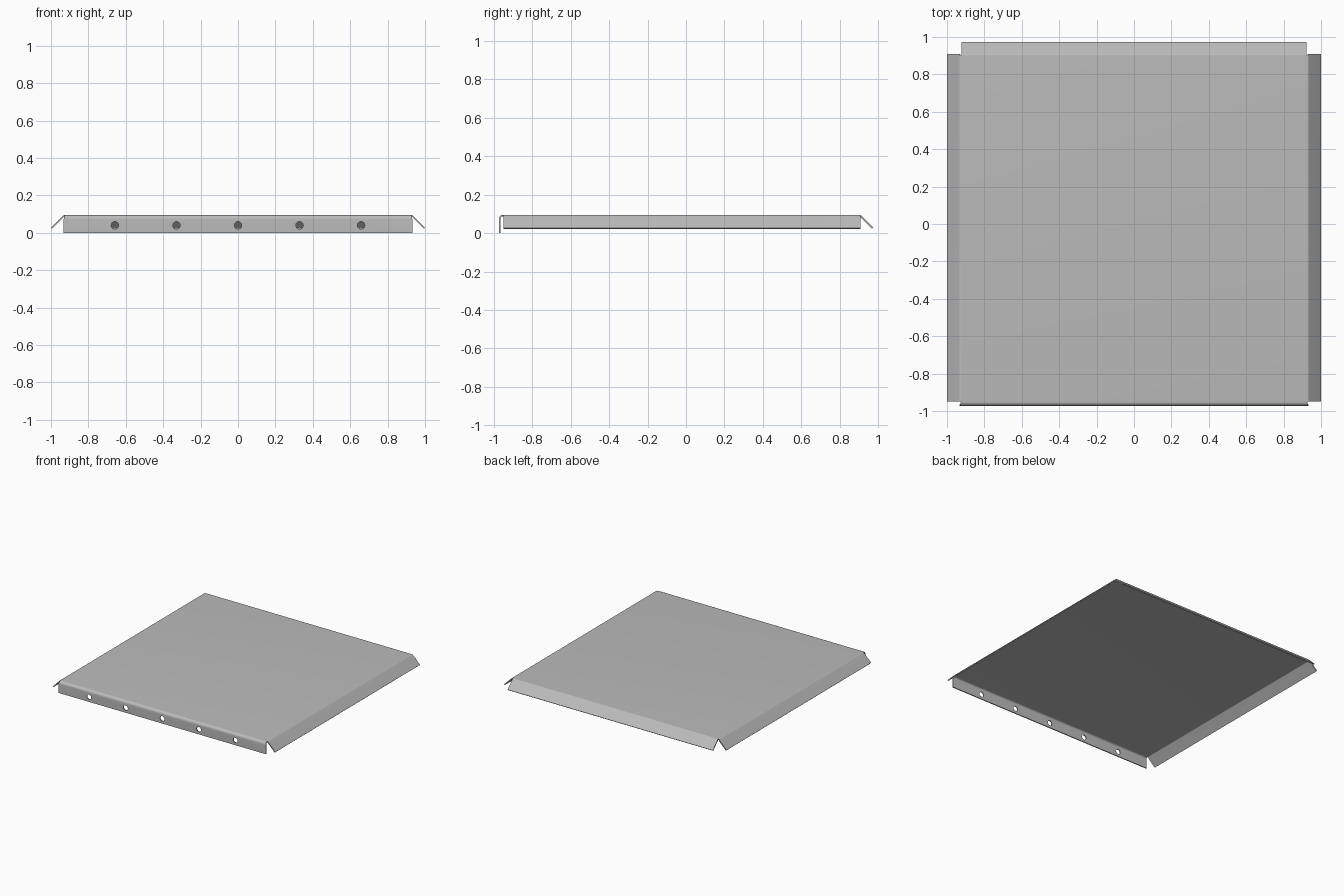
import bpy, bmesh, math
from mathutils import Vector

if "Cube" in bpy.data.objects:
    bpy.data.objects.remove(bpy.data.objects["Cube"])

TOP = 0.095          # height of the flat sheet
THICK = 0.008        # sheet thickness
X0, Y_FRONT, Y_BACK = 0.925, -0.951, 0.90

steel = bpy.data.materials.new("grey_steel")
steel.use_nodes = True
GREY = (0.5, 0.5, 0.5, 1)
steel.diffuse_color = GREY
steel.node_tree.nodes["Principled BSDF"].inputs["Base Color"].default_value = GREY

bm = bmesh.new()

# Flat sheet
corners = [bm.verts.new((x, y, TOP)) for x, y in
           ((-X0, Y_FRONT), (X0, Y_FRONT), (X0, Y_BACK), (-X0, Y_BACK))]
bm.faces.new(corners)


def flange(a, b, out, angle, radius, reach, span):
    """Fold a flange down from the sheet edge a-b: a rounded bend, then a straight lip."""
    out = Vector(out)
    along = (b.co - a.co).normalized()
    base = a.co.dot(out)
    row = [a, b]
    steps = 6
    path = []
    for i in range(1, steps + 1):
        t = angle * i / steps
        path.append((radius * math.sin(t), radius * (1 - math.cos(t))))
    bend = path[-1]
    path.append((bend[0] + reach * math.cos(angle), bend[1] + reach * math.sin(angle)))
    ends = [a.co.dot(along), b.co.dot(along)]
    for i, (d, drop) in enumerate(path):
        # the strip reaches its full width by the end of the bend
        k = min(1, (i + 1) / steps)
        new = []
        for end, target in zip(ends, span):
            p = along * (end + (target - end) * k) + out * (base + d)
            new.append(bm.verts.new((p.x, p.y, TOP - drop)))
        bm.faces.new((row[0], new[0], new[1], row[1]))
        row = new


fl, fr, br, bl = corners
flange(fl, fr, (0, -1, 0), math.pi / 2, 0.022, TOP - 0.022, (-0.932, 0.932))
flange(fr, br, (1, 0, 0), math.pi / 4, 0.015, 0.091, (-0.949, 0.908))
flange(br, bl, (0, 1, 0), math.pi / 4, 0.015, 0.088, (-0.922, 0.922))
flange(bl, fl, (-1, 0, 0), math.pi / 4, 0.015, 0.091, (-0.908, 0.949))

bmesh.ops.recalc_face_normals(bm, faces=bm.faces)
bm.faces.ensure_lookup_table()
if bm.faces[0].normal.z < 0:
    bmesh.ops.reverse_faces(bm, faces=bm.faces)
mesh = bpy.data.meshes.new("folded_panel")
bm.to_mesh(mesh)
bm.free()
panel = bpy.data.objects.new("folded_panel", mesh)
bpy.context.collection.objects.link(panel)
mesh.materials.append(steel)

solid = panel.modifiers.new("sheet_thickness", "SOLIDIFY")
solid.thickness = THICK
solid.offset = -1

# Row of holes through the front flange
cutters = bmesh.new()
for i in range(-2, 3):
    made = bmesh.ops.create_cone(cutters, cap_ends=True, segments=24,
                                 radius1=0.02, radius2=0.02, depth=0.06)
    for v in made["verts"]:
        x, y, z = v.co
        v.co = (x + i * 0.329, z - 0.97, 0.04 - y)
bmesh.ops.recalc_face_normals(cutters, faces=cutters.faces)
cut_mesh = bpy.data.meshes.new("hole_cutter")
cutters.to_mesh(cut_mesh)
cutters.free()
cut_mesh.materials.append(steel)
cutter = bpy.data.objects.new("hole_cutter", cut_mesh)
bpy.context.collection.objects.link(cutter)
cutter.hide_render = True

holes = panel.modifiers.new("holes", "BOOLEAN")
holes.operation = "DIFFERENCE"
holes.solver = "EXACT"
holes.object = cutter

# Bake the modifiers, drop the cutter, and shade the bends smooth
bpy.ops.object.select_all(action="DESELECT")
panel.select_set(True)
bpy.context.view_layer.objects.active = panel
for name in ("sheet_thickness", "holes"):
    bpy.ops.object.modifier_apply(modifier=name)
bpy.data.objects.remove(cutter)
bpy.ops.object.shade_smooth_by_angle(angle=math.radians(30))
